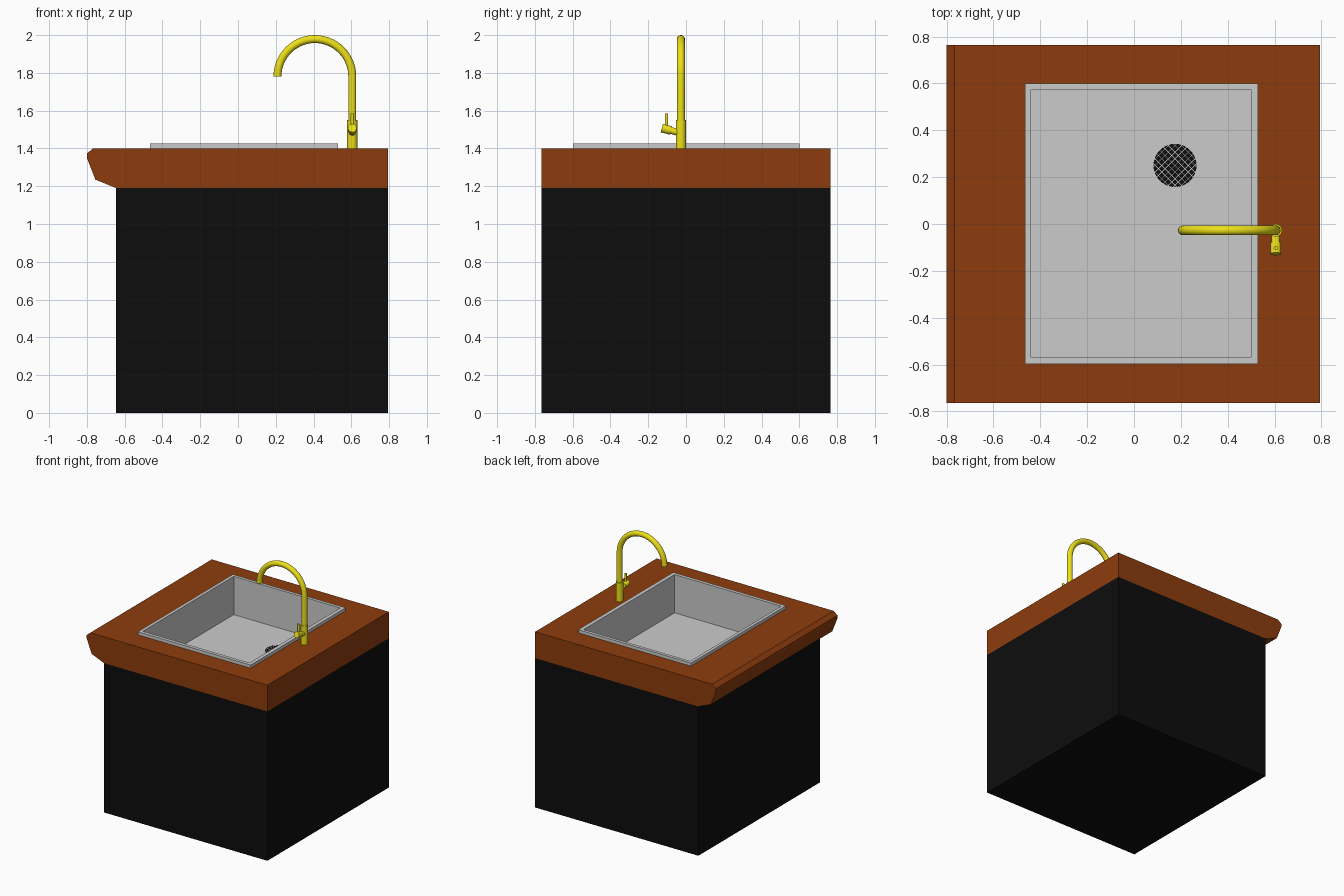
import bpy, bmesh, math
from mathutils import Vector

if "Cube" in bpy.data.objects:
    bpy.data.objects.remove(bpy.data.objects["Cube"])


def material(name, rgb):
    m = bpy.data.materials.new(name)
    m.diffuse_color = (*rgb, 1)
    m.use_nodes = True
    m.node_tree.nodes["Principled BSDF"].inputs["Base Color"].default_value = m.diffuse_color
    return m


WOOD = material("wood", (0.27, 0.045, 0.004))
BLACK = material("black", (0.004, 0.004, 0.004))
GOLD = material("gold", (0.85, 0.75, 0.01))


def finish(name, bm, mat=None, smooth=False):
    bmesh.ops.recalc_face_normals(bm, faces=bm.faces)
    me = bpy.data.meshes.new(name)
    bm.to_mesh(me)
    bm.free()
    ob = bpy.data.objects.new(name, me)
    bpy.context.collection.objects.link(ob)
    if mat:
        me.materials.append(mat)
    bpy.ops.object.select_all(action='DESELECT')
    bpy.context.view_layer.objects.active = ob
    ob.select_set(True)
    if smooth:
        bpy.ops.object.shade_smooth_by_angle(angle=math.radians(40))
    return ob


def box(name, lo, hi, mat=None):
    bm = bmesh.new()
    bmesh.ops.create_cube(bm, size=1)
    for v in bm.verts:
        v.co = [l + (c + 0.5) * (h - l) for c, l, h in zip(v.co, lo, hi)]
    return finish(name, bm, mat)


def tube(name, path, radius, mat=GOLD, sides=24):
    """Round tube swept along points lying in one vertical plane."""
    pts = [Vector(p) for p in path]
    side = Vector((1, 0, 0)) if abs(pts[-1].x - pts[0].x) < 1e-6 else Vector((0, 1, 0))
    bm = bmesh.new()
    rings = []
    for i, p in enumerate(pts):
        t = (pts[min(i + 1, len(pts) - 1)] - pts[max(i - 1, 0)]).normalized()
        n = t.cross(side).normalized()
        rings.append([bm.verts.new(p + radius * (math.cos(a) * side + math.sin(a) * n))
                      for a in (2 * math.pi * k / sides for k in range(sides))])
    for a, b in zip(rings, rings[1:]):
        for k in range(sides):
            j = (k + 1) % sides
            bm.faces.new((a[k], a[j], b[j], b[k]))
    bm.faces.new(rings[0])
    bm.faces.new(rings[-1])
    return finish(name, bm, mat, smooth=True)


# Cabinet, open under the worktop so the basin can hang inside
cabinet = box("cabinet", (-0.645, -0.765, 0), (0.795, 0.765, 1.19), BLACK)
bm = bmesh.new()
bm.from_mesh(cabinet.data)
bmesh.ops.delete(bm, geom=[f for f in bm.faces if f.normal.z > 0.9], context='FACES_ONLY')
bm.to_mesh(cabinet.data)
bm.free()

# Worktop: edge profile extruded along y
profile = [(-0.645, 1.19), (-0.755, 1.235), (-0.80, 1.35), (-0.80, 1.373),
           (-0.767, 1.40), (0.795, 1.40), (0.795, 1.19)]
bm = bmesh.new()
face = bm.faces.new([bm.verts.new((x, -0.765, z)) for x, z in profile])
ext = bmesh.ops.extrude_face_region(bm, geom=[face])
bmesh.ops.translate(bm, vec=(0, 1.53, 0),
                    verts=[v for v in ext["geom"] if isinstance(v, bmesh.types.BMVert)])
worktop = finish("worktop", bm, WOOD)

# Sink opening in the worktop
cutter = box("sink_cutter", (-0.443, -0.573, 1.0), (0.503, 0.578, 1.6))
cutter.hide_render = True
bpy.context.view_layer.objects.active = worktop
cut = worktop.modifiers.new("opening", 'BOOLEAN')
cut.operation = 'DIFFERENCE'
cut.solver = 'EXACT'
cut.object = cutter
bpy.ops.object.modifier_apply(modifier=cut.name)
bpy.data.objects.remove(cutter)

# Sink: raised rim and basin as a chain of rectangular loops
FLOOR = 1.12
outer = (-0.465, -0.597, 0.53, 0.60)
inner = (-0.44, -0.57, 0.50, 0.575)
bm = bmesh.new()
loops = []
for (x0, y0, x1, y1), z in ((outer, 1.40), (outer, 1.425), (inner, 1.425), (inner, FLOOR)):
    loops.append([bm.verts.new((x, y, z))
                  for x, y in ((x0, y0), (x1, y0), (x1, y1), (x0, y1))])
for a, b in zip(loops, loops[1:]):
    for k in range(4):
        j = (k + 1) % 4
        bm.faces.new((a[k], a[j], b[j], b[k]))
bm.faces.new(loops[-1])
finish("sink", bm)

# Drain: dark disc under a diagonal wire grille
DX, DY, DR = 0.175, 0.25, 0.092
tube("drain", [(DX, DY, FLOOR - 0.02), (DX, DY, FLOOR + 0.002)], DR, BLACK, 40)
bm = bmesh.new()
for s in (1, -1):
    d, n = Vector((1, s, 0)).normalized(), Vector((-s, 1, 0)).normalized()
    for i in range(-4, 5):
        off = i * 0.02
        half = math.sqrt(DR ** 2 - off ** 2)
        mid = Vector((DX, DY, FLOOR + 0.004)) + n * off
        bm.faces.new([bm.verts.new(mid + d * half * u + n * 0.001 * w)
                      for u, w in ((-1, -1), (1, -1), (1, 1), (-1, 1))])
finish("drain_grille", bm)

# Tap: base sleeve and swan-neck spout
TX, TY = 0.605, -0.027
R = 0.198
tube("tap_base", [(TX, TY, 1.40), (TX, TY, 1.55)], 0.027)
arc = [(TX - R + R * math.cos(a), TY, 1.781 + R * math.sin(a))
       for a in (math.pi * k / 28 for k in range(29))]
tube("tap_spout", [(TX, TY, 1.54)] + arc, 0.021)

# Tap handle: tilted neck, knob and upright lever
tube("handle_neck", [(TX, TY, 1.48), (TX, -0.085, 1.497)], 0.018)
tube("handle_knob", [(TX, -0.08, 1.495), (TX, -0.128, 1.508)], 0.023)
tube("handle_lever", [(TX, -0.103, 1.50), (TX, -0.103, 1.585)], 0.009, sides=16)
